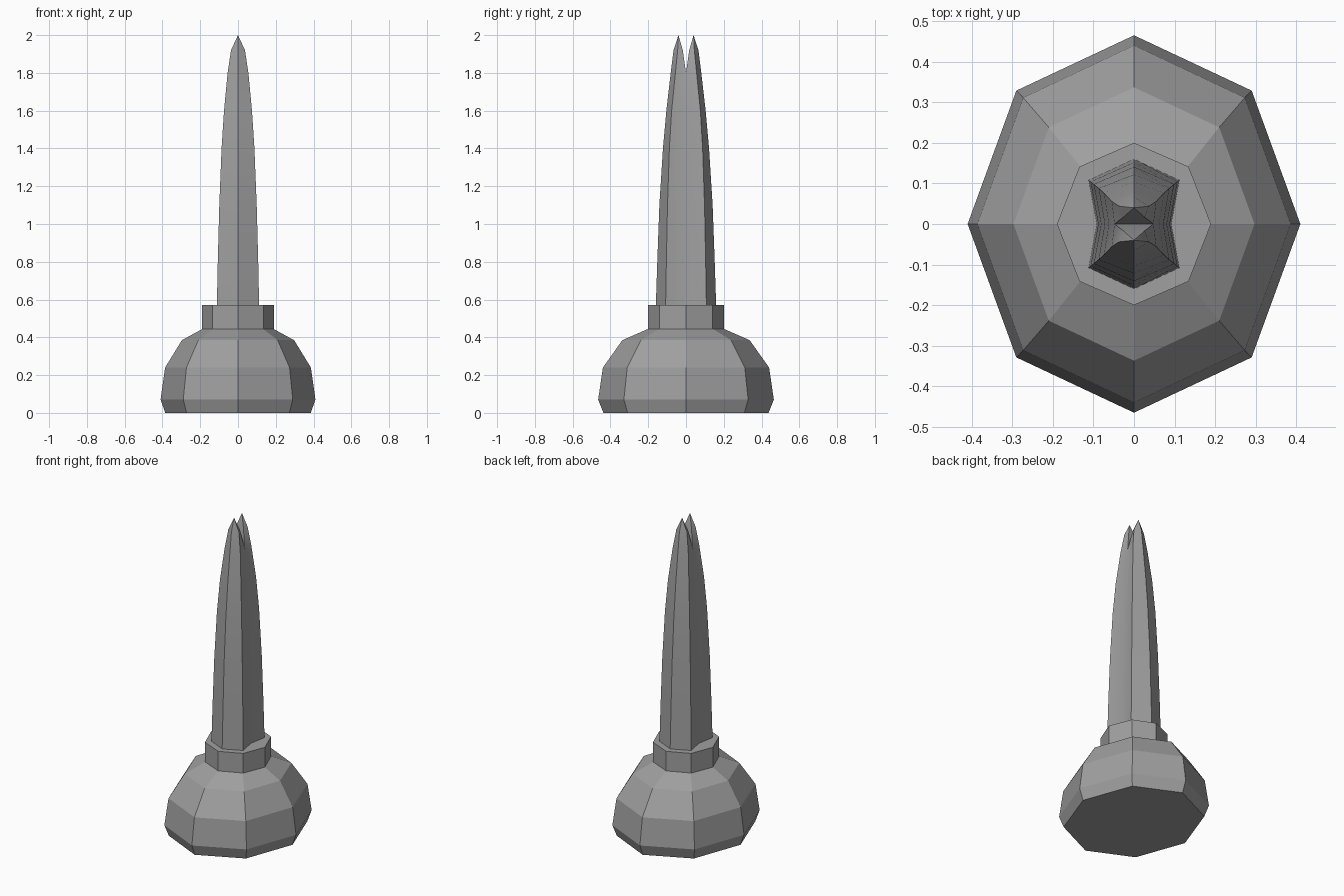
import bpy, bmesh, math

if "Cube" in bpy.data.objects:
    bpy.data.objects.remove(bpy.data.objects["Cube"])

grey = bpy.data.materials.new("grey")
grey.diffuse_color = (0.35, 0.35, 0.35, 1)
grey.use_nodes = True
grey.node_tree.nodes["Principled BSDF"].inputs["Base Color"].default_value = grey.diffuse_color


def make(name, bm):
    bmesh.ops.recalc_face_normals(bm, faces=bm.faces)
    mesh = bpy.data.meshes.new(name)
    bm.to_mesh(mesh)
    bm.free()
    mesh.materials.append(grey)
    obj = bpy.data.objects.new(name, mesh)
    bpy.context.collection.objects.link(obj)
    return obj


def bridge(bm, a, b):
    n = len(a)
    for i in range(n):
        bm.faces.new((a[i], a[(i + 1) % n], b[(i + 1) % n], b[i]))


def octagon_loft(name, profile):
    """Stack of stretched octagons, each given as (z, x radius, y radius)."""
    bm = bmesh.new()
    rings = [[bm.verts.new((rx * math.cos(k * math.pi / 4), ry * math.sin(k * math.pi / 4), z))
              for k in range(8)] for z, rx, ry in profile]
    for a, b in zip(rings, rings[1:]):
        bridge(bm, a, b)
    bm.faces.new(rings[0])
    bm.faces.new(rings[-1])
    return make(name, bm)


# Rounded faceted base and the collar above it
octagon_loft("base", [(0, 0.385, 0.437), (0.07, 0.41, 0.465), (0.24, 0.386, 0.44),
                      (0.385, 0.297, 0.337), (0.445, 0.187, 0.2)])
octagon_loft("collar", [(0.435, 0.19, 0.2), (0.57, 0.19, 0.2)])

# Split blade: z, outer ridge y, corner x, corner y, valley x, inner y
sections = [(0.56, 0.160, 0.112, 0.108, 0.092, 0),
            (0.80, 0.152, 0.107, 0.104, 0.088, 0),
            (1.10, 0.141, 0.099, 0.098, 0.081, 0),
            (1.40, 0.122, 0.087, 0.088, 0.072, 0),
            (1.60, 0.104, 0.074, 0.076, 0.062, 0),
            (1.80, 0.081, 0.055, 0.056, 0.048, 0),
            (1.92, 0.066, 0.037, 0.044, 0.026, 0.017)]
bm = bmesh.new()
for side in (-1, 1):
    rings = [[bm.verts.new((x, y * side, z)) for x, y in
              ((0, ridge), (cx, cy), (vx, inner), (-vx, inner), (-cx, cy))]
             for z, ridge, cx, cy, vx, inner in sections]
    for a, b in zip(rings, rings[1:]):
        bridge(bm, a, b)
    tip = bm.verts.new((0, 0.04 * side, 2))
    for i in range(5):
        bm.faces.new((rings[-1][i], rings[-1][(i + 1) % 5], tip))
# Join the halves and drop the hidden wall between them
wall = [f for f in bm.faces if all(abs(v.co.y) < 1e-5 for v in f.verts)]
bmesh.ops.delete(bm, geom=wall, context="FACES")
bmesh.ops.remove_doubles(bm, verts=bm.verts, dist=1e-4)
blade = make("split_blade", bm)
bpy.context.view_layer.objects.active = blade
blade.select_set(True)
bpy.ops.object.shade_smooth_by_angle(angle=math.radians(30))
